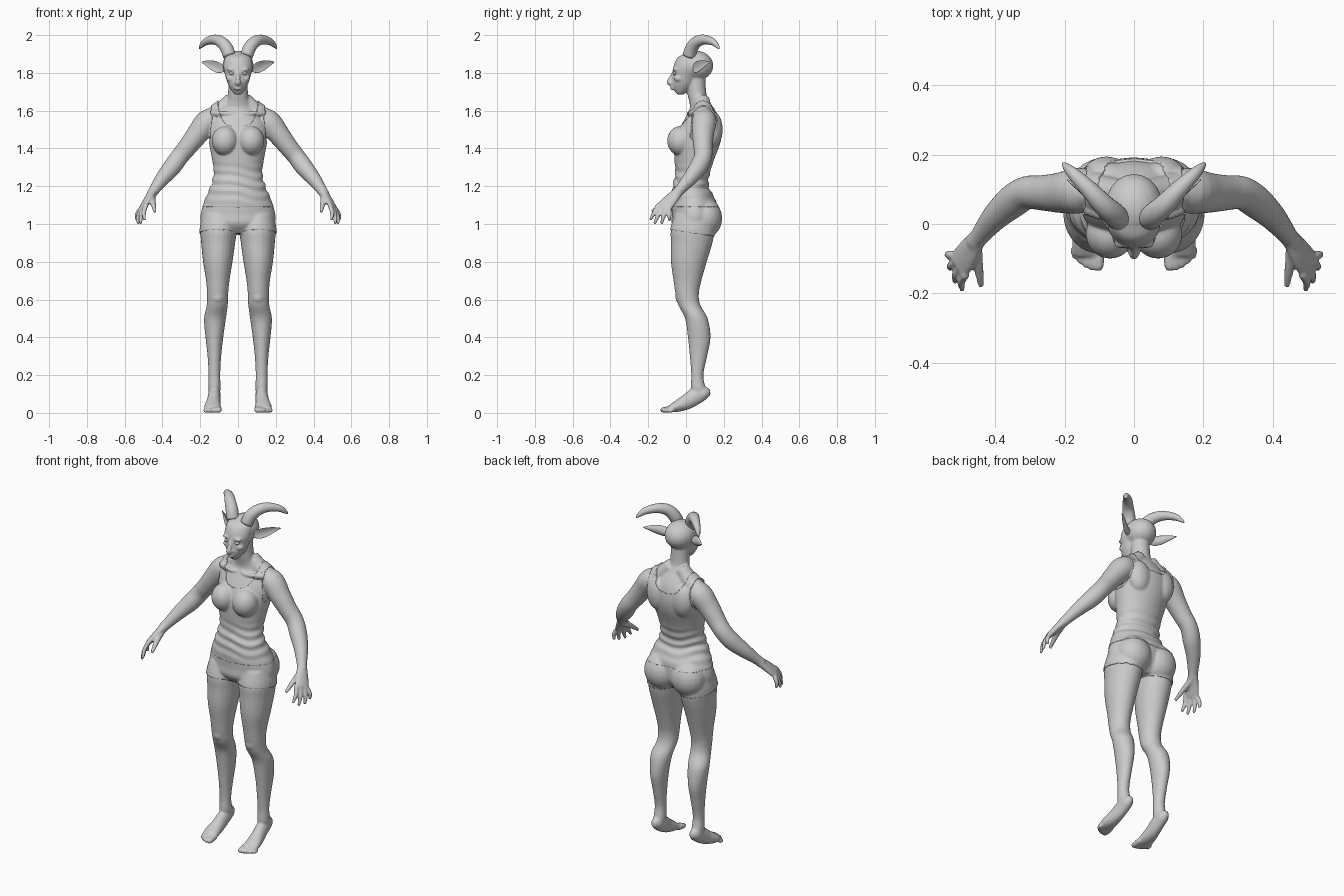
import bpy
import bmesh
from math import sin, cos, pi
from mathutils import Vector, Matrix

cube = bpy.data.objects.get("Cube")
if cube:
    bpy.data.objects.remove(cube)

X, Y, Z = Vector((1, 0, 0)), Vector((0, 1, 0)), Vector((0, 0, 1))

grey = bpy.data.materials.new("plain grey")
grey.use_nodes = True
grey.diffuse_color = (0.6, 0.6, 0.6, 1)
grey.node_tree.nodes["Principled BSDF"].inputs["Base Color"].default_value = grey.diffuse_color


def make_object(name, bm):
    bmesh.ops.recalc_face_normals(bm, faces=bm.faces)
    for face in bm.faces:
        face.smooth = True
    mesh = bpy.data.meshes.new(name)
    bm.to_mesh(mesh)
    bm.free()
    mesh.materials.append(grey)
    obj = bpy.data.objects.new(name, mesh)
    bpy.context.collection.objects.link(obj)
    return obj


def spline(rows, steps=4):
    """Catmull-Rom through rows of numbers."""
    rows = [Vector(r) for r in rows]
    rows = [rows[0] * 2 - rows[1]] + rows + [rows[-1] * 2 - rows[-2]]
    out = []
    for a, b, c, d in zip(rows, rows[1:], rows[2:], rows[3:]):
        for k in range(steps):
            t = k / steps
            out.append((b * 2 + (c - a) * t + (a * 2 - b * 5 + c * 4 - d) * t ** 2
                        + (b * 3 - a - c * 3 + d) * t ** 3) / 2)
    return out + [rows[-2]]


def loft(bm, rows, side=1, across=X, flat=False, cup=0, n=24):
    """Closed tube; each row is x, y, z, half width, half depth."""
    rows = spline([tuple(r) + ((r[3],) if len(r) == 4 else ()) for r in rows])
    pts = [Vector((r[0] * side, r[1], r[2])) for r in rows]
    across = Vector((across[0] * side, across[1], across[2]))
    rings = []
    for i, (p, r) in enumerate(zip(pts, rows)):
        t = Z if flat else (pts[min(i + 1, len(pts) - 1)] - pts[max(i - 1, 0)]).normalized()
        u = (across - t * across.dot(t)).normalized()
        v = t.cross(u)
        ring = []
        for k in range(n):
            c, s = cos(2 * pi * k / n), sin(2 * pi * k / n)
            ring.append(bm.verts.new(p + u * r[3] * c + v * r[4] * s - Y * cup * r[3] * c * c))
        rings.append(ring)
    for a, b in zip(rings, rings[1:]):
        for k in range(n):
            bm.faces.new((a[k], a[(k + 1) % n], b[(k + 1) % n], b[k]))
    bm.faces.new(rings[0])
    bm.faces.new(rings[-1])


def blob(bm, centre, radii, side=1):
    place = Matrix.Translation((centre[0] * side, centre[1], centre[2]))
    bmesh.ops.create_uvsphere(bm, u_segments=20, v_segments=12, radius=1,
                              matrix=place @ Matrix.Diagonal((*radii, 1)))


body = bmesh.new()

# torso and neck
loft(body, [(0, .04, .95, .13, .07), (0, .04, 1, .185, .11), (0, .045, 1.05, .193, .115),
            (0, .04, 1.12, .172, .112), (0, .025, 1.2, .138, .088), (0, .035, 1.27, .122, .085),
            (0, .045, 1.35, .132, .1), (0, .06, 1.43, .147, .115), (0, .075, 1.5, .153, .11),
            (0, .085, 1.56, .135, .09), (0, .085, 1.61, .09, .065), (0, .07, 1.65, .063, .053),
            (0, .058, 1.69, .053, .05), (0, .05, 1.8, .05, .05)], flat=True, n=40)

# head, nose and lips
blob(body, (0, .05, 1.838), (.083, .095, .08))
loft(body, [(0, -.03, 1.685, .016, .016), (0, -.026, 1.7, .03, .032), (0, -.015, 1.735, .051, .06),
            (0, -.004, 1.78, .066, .067), (0, .005, 1.83, .077, .072), (0, .025, 1.88, .07, .07),
            (0, .04, 1.905, .045, .04)], flat=True, n=32)
loft(body, [(0, -.062, 1.81, .009), (0, -.076, 1.78, .01), (0, -.089, 1.75, .014), (0, -.078, 1.737, .009)])
for z in (1.728, 1.716):
    blob(body, (0, -.07, z), (.023, .014, .007))

for s in (1, -1):
    # face and trunk forms
    blob(body, (.034, -.057, 1.819), (.026, .014, .009), s)
    blob(body, (.042, -.037, 1.77), (.022, .026, .018), s)
    blob(body, (.011, -.078, 1.747), (.009, .011, .008), s)
    blob(body, (.069, -.028, 1.44), (.064, .066, .072), s)
    blob(body, (.08, .14, 1.5), (.062, .048, .09), s)
    blob(body, (.086, .1, 1.03), (.096, .087, .1), s)
    loft(body, [(.03, .085, 1.66, .04), (.09, .09, 1.595, .05), (.15, .095, 1.56, .05)], s)
    loft(body, [(.012, .018, 1.59, .01), (.06, .015, 1.585, .01), (.14, .045, 1.59, .012)], s)

    # leg and kneecap
    loft(body, [(.1, .045, 1.05, .085, .1), (.103, .035, .97, .096, .115), (.105, .03, .9, .09, .11),
                (.107, .015, .8, .078, .095), (.107, .008, .7, .062, .074), (.108, .006, .63, .056, .062),
                (.11, .018, .57, .056, .058), (.122, .055, .5, .058, .06), (.125, .07, .4, .047, .06),
                (.125, .066, .3, .036, .046), (.125, .06, .2, .031, .032), (.125, .065, .13, .033, .04),
                (.125, .075, .1, .028, .035)], s, flat=True)
    blob(body, (.107, -.032, .615), (.032, .024, .038), s)

    # foot and toes
    loft(body, [(.125, .128, .112, .012, .016), (.125, .1, .107, .03, .034), (.126, .05, .087, .033, .045),
                (.13, 0, .056, .037, .04), (.134, -.05, .034, .044, .03), (.134, -.09, .02, .042, .017)], s)
    for k in range(5):
        x, r = .102 + k * .0175, .016 - k * .0012
        tip = -.135 + k * k * .0022
        loft(body, [(x, -.07, r + .006, r), (x, tip + .02, r, r), (x, tip, r - .002, r * .6)], s, n=12)

    # arm
    loft(body, [(.11, .1, 1.555, .055), (.16, .096, 1.54, .066), (.215, .09, 1.475, .058),
                (.265, .09, 1.41, .051), (.31, .09, 1.355, .048), (.35, .065, 1.3, .048),
                (.4, .02, 1.24, .039), (.443, -.033, 1.18, .028), (.46, -.055, 1.155, .027)], s)

    # palm, fingers and thumb
    wide = Vector((.51, .76, -.41))
    loft(body, [(.45, -.04, 1.17, .027, .024), (.48, -.085, 1.125, .04, .019),
                (.505, -.12, 1.085, .045, .015)], s, across=wide, n=16)
    tips = [(.495, -.19, 1.02), (.515, -.168, 1), (.53, -.13, 1), (.533, -.087, 1.015)]
    for k, tip in enumerate(tips):
        base = Vector((.503, -.117, 1.09)) + wide * (k - 1.5) * .024
        mid = base.lerp(Vector(tip), .5) + X * .008
        loft(body, [(*base, .013), (*mid, .012), (*tip, .008)], s, across=wide, n=12)
    loft(body, [(.455, -.06, 1.145, .018), (.449, -.12, 1.11, .015), (.44, -.18, 1.065, .009)], s, n=12)

# fuse the anatomy into one skin
skin = make_object("body", body)
fuse = skin.modifiers.new("fuse", "REMESH")
fuse.mode = "VOXEL"
fuse.voxel_size = .0055
fuse.use_smooth_shade = True
soften = skin.modifiers.new("soften", "SMOOTH")
soften.factor = .5
soften.iterations = 6
bpy.context.view_layer.update()
fused = skin.evaluated_get(bpy.context.evaluated_depsgraph_get())


def garment(name, covers, lift, relax):
    """Cloth lifted from the skin faces chosen by a rule, with a turned-in rim."""
    bm = bmesh.new()
    bm.from_mesh(fused.data)
    bmesh.ops.delete(bm, geom=[f for f in bm.faces if not covers(f.calc_center_median())], context="FACES")
    for k in range(relax):
        bmesh.ops.smooth_vert(bm, verts=bm.verts, factor=.5, use_axis_x=True, use_axis_y=True, use_axis_z=True)
    bm.normal_update()
    for v in bm.verts:
        v.co += v.normal * lift(v.co)
    rim = [e for e in bm.edges if e.is_boundary]
    inward = {v: v.co - v.normal * .012 for e in rim for v in e.verts}
    copies = {v: bm.verts.new(co) for v, co in inward.items()}
    for e in rim:
        a, b = e.verts
        bm.faces.new((a, b, copies[b], copies[a]))
    return make_object(name, bm)


def top_covers(c):
    x = abs(c.x)
    arm_limit = min(.215, .142 + max(0, 1.45 - c.z) * .9)
    floor = 1.515 if c.y < .08 else 1.54
    open_neck = x < .1 and c.z > floor + .1 * (x / .1) ** 4
    return c.z > 1.085 and x < arm_limit and not open_neck


def top_lift(c):
    fold = max(0, 1 - abs(c.z - 1.21) / .13)
    return .007 + .004 * fold * sin(c.z * 120 + c.x * 16 + sin(c.x * 25 + c.y * 20))


garment("tank_top", top_covers, top_lift, 6)
garment("shorts", lambda c: abs(c.x) < .25 and .955 - .15 * c.y < c.z < 1.11, lambda c: .005, 4)

# horns, ears and eyes
horns, ears, eyes = bmesh.new(), bmesh.new(), bmesh.new()
for s in (1, -1):
    loft(horns, [(.045, .015, 1.89, .034), (.06, .03, 1.93, .034), (.088, .055, 1.963, .031),
                 (.125, .095, 1.976, .026), (.17, .14, 1.965, .019), (.195, .165, 1.942, .011),
                 (.205, .175, 1.928, .003)], s)
    loft(ears, [(.07, .045, 1.825, .014, .012), (.095, .06, 1.825, .026, .008), (.125, .08, 1.836, .028, .006),
                (.16, .105, 1.849, .018, .005), (.192, .128, 1.857, .002, .002)],
         s, across=Z, cup=.5)
    blob(eyes, (.033, -.057, 1.797), (.015, .012, .009), s)
make_object("horns", horns)
make_object("ears", ears)
make_object("eyes", eyes)
